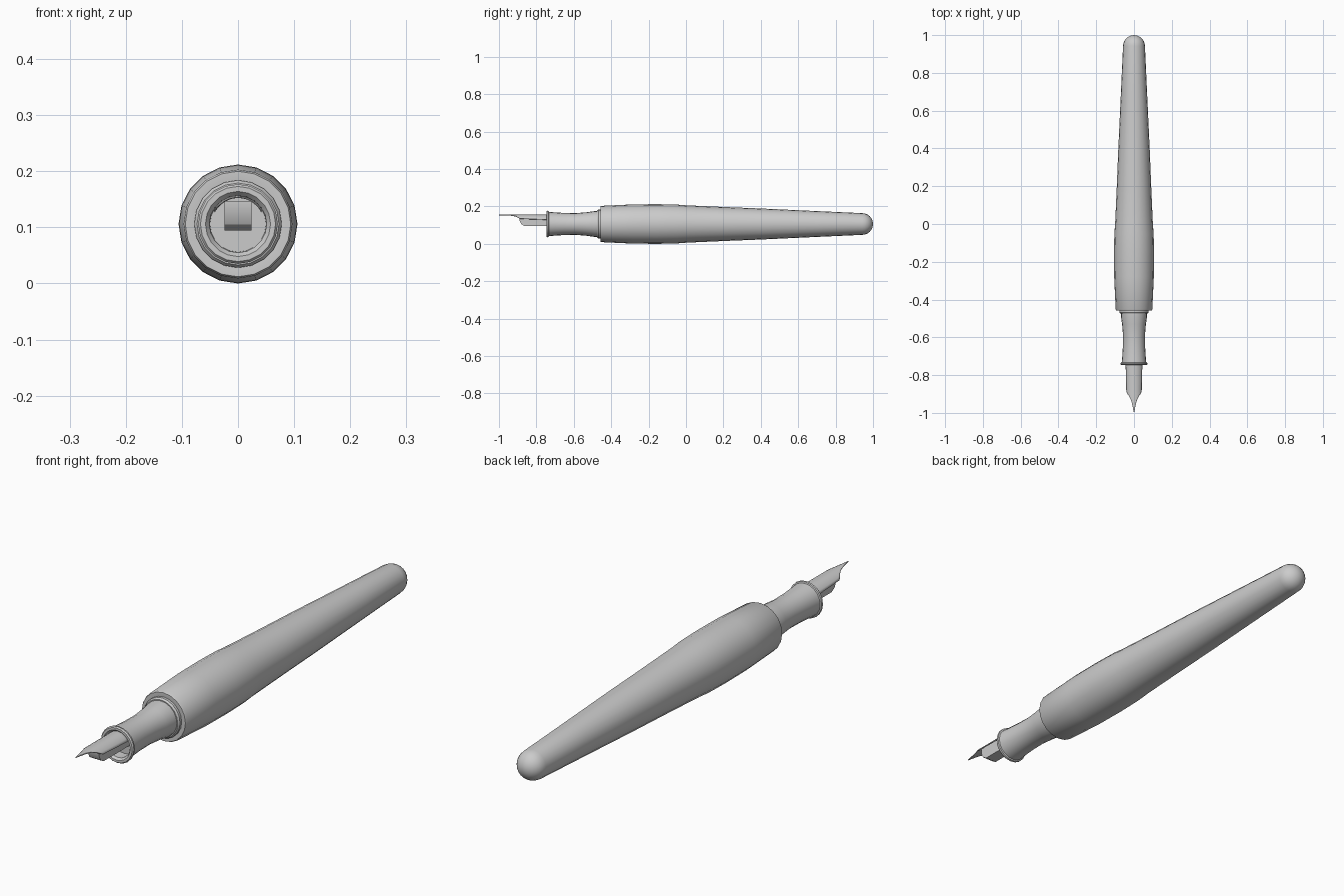
import bpy, bmesh
from math import sin, cos, pi, radians

if "Cube" in bpy.data.objects:
    bpy.data.objects.remove(bpy.data.objects["Cube"])

AXIS_Z = 0.106


def finish(name, bm, angle=30):
    bmesh.ops.remove_doubles(bm, verts=bm.verts, dist=1e-5)
    bmesh.ops.recalc_face_normals(bm, faces=bm.faces)
    me = bpy.data.meshes.new(name)
    bm.to_mesh(me)
    bm.free()
    ob = bpy.data.objects.new(name, me)
    bpy.context.collection.objects.link(ob)
    bpy.ops.object.select_all(action='DESELECT')
    bpy.context.view_layer.objects.active = ob
    ob.select_set(True)
    bpy.ops.object.shade_smooth_by_angle(angle=radians(angle))
    return ob


def lathe(name, profile, sides=20):
    """Revolve (y, radius) points around the pen axis."""
    bm = bmesh.new()
    rings = []
    for y, r in profile:
        rings.append([bm.verts.new((r * sin(2 * pi * i / sides), y,
                                    AXIS_Z + r * cos(2 * pi * i / sides)))
                      for i in range(sides)] if r > 0 else [bm.verts.new((0, y, AXIS_Z))] * sides)
    for a, b in zip(rings, rings[1:]):
        for i in range(sides):
            j = (i + 1) % sides
            bm.faces.new(list(dict.fromkeys((a[i], a[j], b[j], b[i]))))
    return finish(name, bm)


# Tapered barrel with a rounded tail
tail = [(0.942 + 0.058 * sin(t * pi / 12), 0.058 * cos(t * pi / 12)) for t in range(6)]
lathe("barrel", [(-0.44, 0), (-0.458, 0.076), (-0.458, 0.094), (-0.452, 0.097),
                 (-0.28, 0.105), (-0.15, 0.106), (-0.05, 0.104), (0.0, 0.1),
                 (0.2, 0.091), (0.4, 0.083), (0.7, 0.069)] + tail + [(1.0, 0)])

# Collar between barrel and grip
lathe("collar", [(-0.43, 0), (-0.43, 0.078), (-0.468, 0.078), (-0.475, 0.073), (-0.475, 0)])

# Waisted grip with flared lip and recessed mouth
lathe("grip", [(-0.46, 0), (-0.46, 0.069), (-0.49, 0.069), (-0.53, 0.063), (-0.59, 0.058),
               (-0.65, 0.059), (-0.70, 0.062), (-0.733, 0.065), (-0.735, 0.070),
               (-0.742, 0.071), (-0.747, 0.067), (-0.747, 0.058), (-0.738, 0.051),
               (-0.70, 0.050), (-0.70, 0)])

# Curved nib: arc cross-sections narrowing to a point
bm = bmesh.new()
stations = [(-0.69, 62), (-0.75, 61), (-0.885, 54), (-0.897, 46), (-0.91, 32), (-0.93, 20),
            (-0.95, 12), (-0.975, 6), (-1.0, 0.3)]
N = 10
R = 0.0505
rows = []
for y, half in stations:
    rows.append([bm.verts.new((R * sin(a), y, AXIS_Z + R * cos(a)))
                 for a in (radians(half) * (2 * k / N - 1) for k in range(N + 1))])
for a, b in zip(rows, rows[1:]):
    for k in range(N):
        bm.faces.new((a[k], a[k + 1], b[k + 1], b[k]))
nib = finish("nib", bm)
solid = nib.modifiers.new("thickness", 'SOLIDIFY')
solid.thickness = 0.004
solid.offset = -1 if nib.data.polygons[0].normal.z > 0 else 1

# Feed under the nib, side outline extruded across x
outline = [(-0.69, 0.094), (-0.862, 0.094), (-0.88, 0.105), (-0.89, 0.125),
           (-0.89, 0.146), (-0.69, 0.146)]
bm = bmesh.new()
face = bm.faces.new([bm.verts.new((-0.024, y, z)) for y, z in outline])
ext = bmesh.ops.extrude_face_region(bm, geom=[face])
bmesh.ops.translate(bm, vec=(0.048, 0, 0),
                    verts=[v for v in ext["geom"] if isinstance(v, bmesh.types.BMVert)])
finish("feed", bm)
